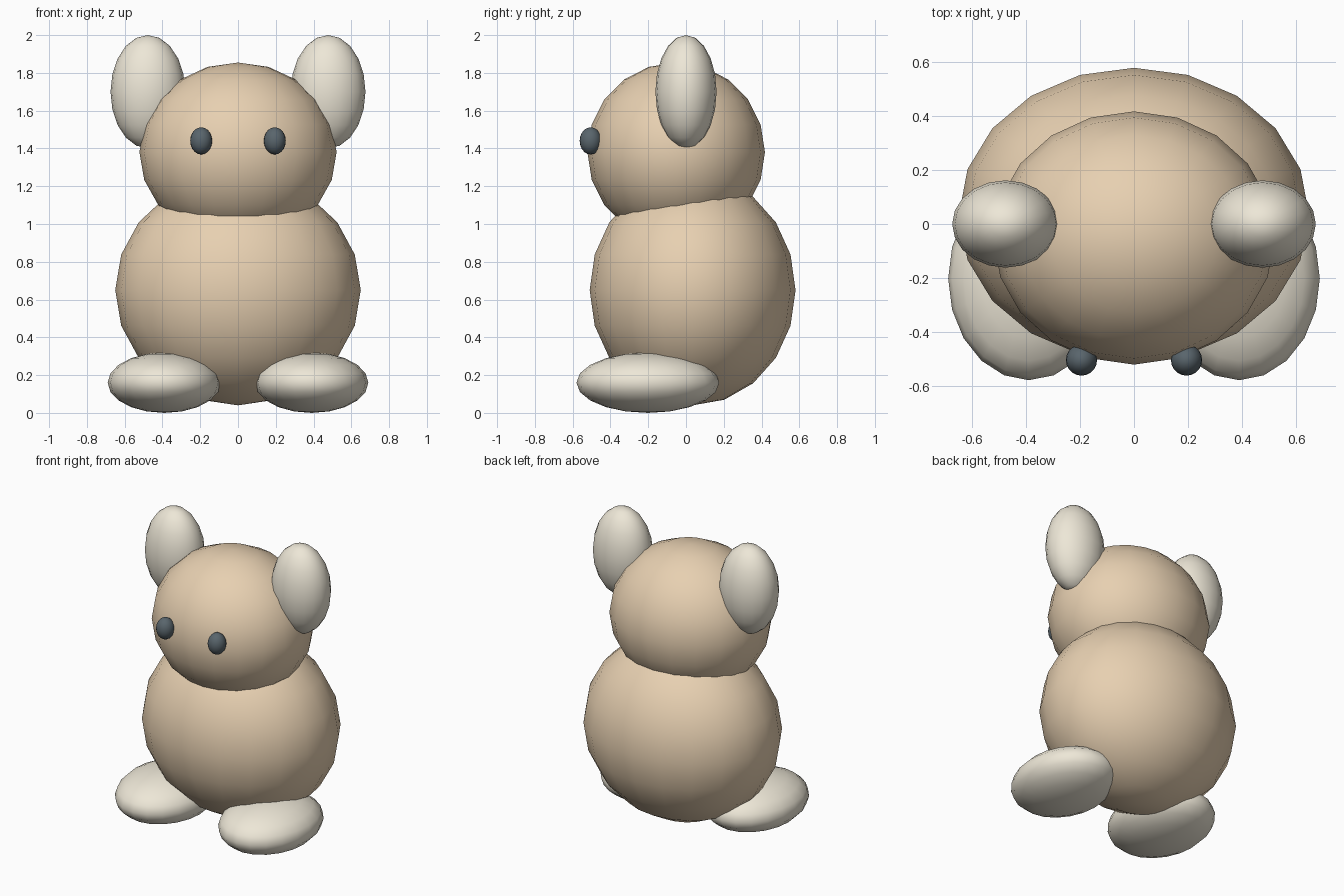
import bpy

if "Cube" in bpy.data.objects:
    bpy.data.objects.remove(bpy.data.objects["Cube"])


def material(name, color):
    m = bpy.data.materials.new(name)
    m.diffuse_color = (*color, 1.0)
    m.use_nodes = True
    m.node_tree.nodes["Principled BSDF"].inputs["Base Color"].default_value = m.diffuse_color
    return m


tan = material("tan", (0.80, 0.63, 0.44))
cream = material("cream", (0.85, 0.80, 0.68))
dark = material("dark", (0.10, 0.13, 0.15))


def ellipsoid(name, center, radii, mat, segments=20, rings=10):
    bpy.ops.mesh.primitive_uv_sphere_add(segments=segments, ring_count=rings, radius=1, location=center)
    ob = bpy.context.object
    ob.name = name
    ob.scale = radii
    bpy.ops.object.transform_apply(location=False, rotation=False, scale=True)
    bpy.ops.object.shade_smooth()
    ob.data.materials.append(mat)
    return ob


# Torso and head
ellipsoid("body", (0, 0.035, 0.65), (0.65, 0.545, 0.61), tan)
ellipsoid("head", (0, -0.052, 1.38), (0.522, 0.47, 0.475), tan)

# Paired parts
for side, s in (("left", -1), ("right", 1)):
    ellipsoid(f"ear_{side}", (s * 0.477, 0, 1.70), (0.198, 0.162, 0.30), cream)
    ellipsoid(f"eye_{side}", (s * 0.195, -0.505, 1.44), (0.058, 0.058, 0.072), dark)
    ellipsoid(f"foot_{side}", (s * 0.39, -0.202, 0.16), (0.30, 0.378, 0.16), cream)
